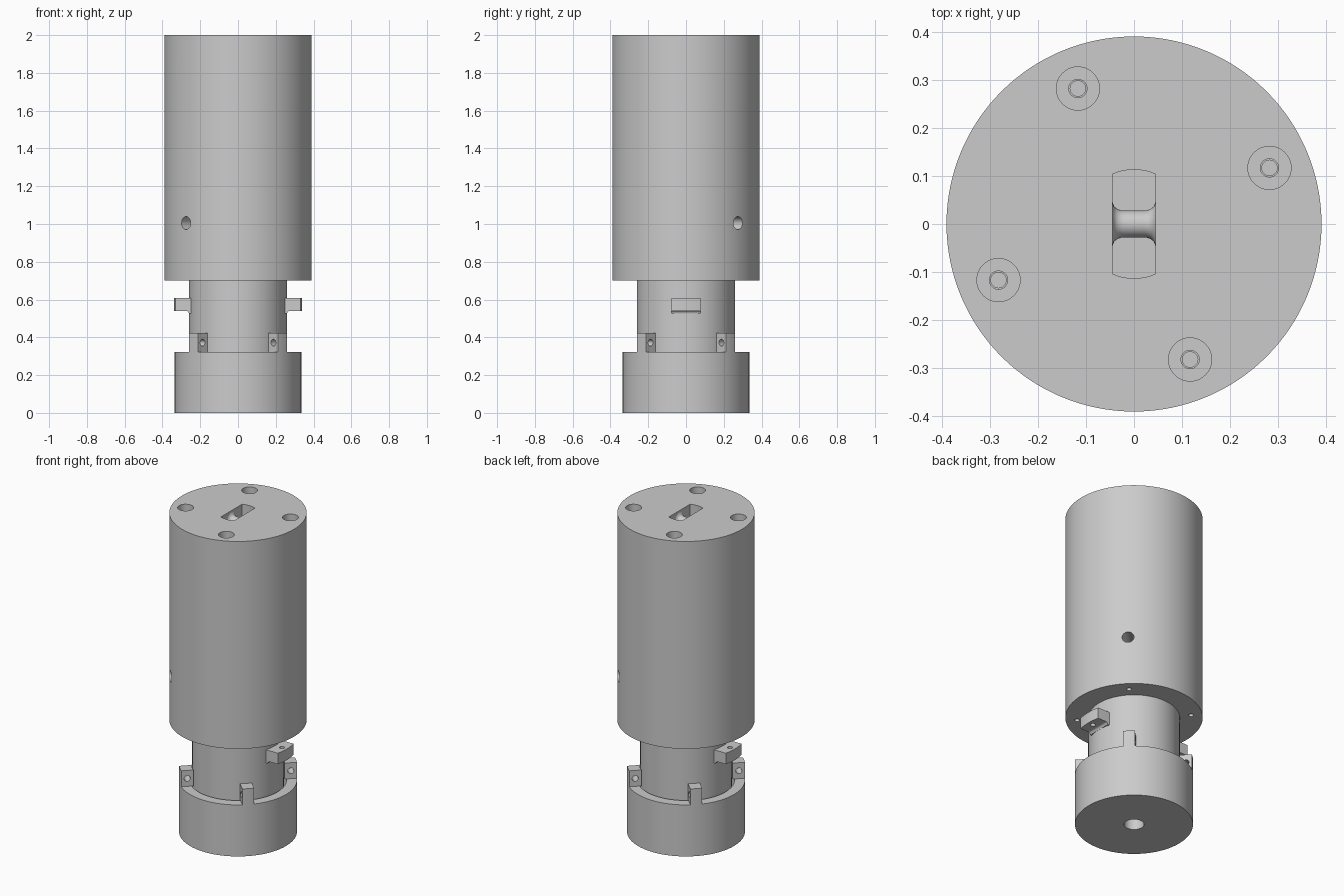
import bpy, bmesh, math
from mathutils import Matrix

cube = bpy.data.objects.get("Cube")
if cube:
    bpy.data.objects.remove(cube)

grey = bpy.data.materials.new("machined_grey")
grey.use_nodes = True
colour = (0.6, 0.6, 0.6, 1)
grey.diffuse_color = colour
for node in grey.node_tree.nodes:
    if node.type == 'BSDF_PRINCIPLED':
        node.inputs["Base Color"].default_value = colour


def finish(name, bm):
    bmesh.ops.recalc_face_normals(bm, faces=bm.faces)
    mesh = bpy.data.meshes.new(name)
    bm.to_mesh(mesh)
    bm.free()
    obj = bpy.data.objects.new(name, mesh)
    mesh.materials.append(grey)
    bpy.context.collection.objects.link(obj)
    return obj


def turn(angle):
    return Matrix.Rotation(math.radians(angle), 4, 'Z')


def cylinder(name, r, z0, z1, x=0, angle=0, sides=32):
    """Upright cylinder, moved out by x and turned round the main axis."""
    bm = bmesh.new()
    bmesh.ops.create_cone(bm, cap_ends=True, segments=sides, radius1=r, radius2=r, depth=z1 - z0,
                          matrix=turn(angle) @ Matrix.Translation((x, 0, (z0 + z1) / 2)))
    return finish(name, bm)


def cross_cylinder(name, r, x, z, length, axis, angle):
    """Horizontal cylinder whose middle lies at radius x."""
    bm = bmesh.new()
    tilt = Matrix.Rotation(math.pi / 2, 4, 'Y' if axis == 'radial' else 'X')
    bmesh.ops.create_cone(bm, cap_ends=True, segments=32, radius1=r, radius2=r, depth=length,
                          matrix=turn(angle) @ Matrix.Translation((x, 0, z)) @ tilt)
    return finish(name, bm)


def prism(name, points, z0, z1, matrix=Matrix()):
    bm = bmesh.new()
    face = bm.faces.new([bm.verts.new((x, y, z0)) for x, y in points])
    top = bmesh.ops.extrude_face_region(bm, geom=[face])["geom"]
    bmesh.ops.translate(bm, vec=(0, 0, z1 - z0),
                        verts=[v for v in top if isinstance(v, bmesh.types.BMVert)])
    bm.transform(matrix)
    return finish(name, bm)


def arc(r, half, steps=8):
    """Points on a circle of radius r from y = -half to y = half."""
    a = math.asin(half / r)
    angles = [a * (2 * i / steps - 1) for i in range(steps + 1)]
    return [(r * math.cos(t), r * math.sin(t)) for t in angles]


def cut(obj, cutters):
    bpy.context.view_layer.objects.active = obj
    for cutter in cutters:
        mod = obj.modifiers.new("cut", 'BOOLEAN')
        mod.operation, mod.solver, mod.object = 'DIFFERENCE', 'EXACT', cutter
        bpy.ops.object.modifier_apply(modifier=mod.name)
        bpy.data.objects.remove(cutter)


parts = []
quarters = [0, 90, 180, 270]

# Main body with screw wells, pin holes, side holes and a top slot
body = cylinder("main_body", 0.39, 0.70, 2.0, sides=128)
cutters = []
for q in quarters:
    cutters += [cylinder("well", 0.045, 1.95, 2.1, 0.305, q + 22.5),
                cylinder("screw_hole", 0.019, 1.88, 2.0, 0.305, q + 22.5),
                cylinder("screw_tip", 0.016, 1.80, 1.9, 0.305, q + 22.5),
                cylinder("pin_hole", 0.014, 0.6, 0.8, 0.325, q + 45)]
for angle in (45, 225):
    cutters.append(cross_cylinder("side_hole", 0.034, 0.39, 1.005, 0.24, 'radial', angle))
slot_end = arc(0.113, 0.045)
slot = slot_end + [(-x, -y) for x, y in slot_end]
cutters.append(prism("slot", slot, 1.86, 2.1, turn(90)))
cut(body, cutters)
parts.append(body)

# Flared anchor bar across the slot
bm = bmesh.new()
rows = []
for i in range(17):
    x = 0.047 * (i / 8 - 1)
    flare = max(0, abs(x) - 0.022) / 0.025
    r = 0.028 + 0.024 * (1 - math.sqrt(max(0, 1 - flare ** 2)))
    rows.append([bm.verts.new((x, r * math.cos(a), 1.94 + r * math.sin(a)))
                 for a in [math.tau * k / 32 for k in range(32)]])
for a, b in zip(rows, rows[1:]):
    for k in range(32):
        n = (k + 1) % 32
        bm.faces.new((a[k], a[n], b[n], b[k]))
bm.faces.new(rows[0])
bm.faces.new(rows[-1])
parts.append(finish("anchor_bar", bm))

# Neck and the cup it stands in
parts.append(cylinder("neck", 0.26, 0.18, 0.72, sides=96))
base = cylinder("base_cup", 0.335, 0, 0.323, sides=128)
cut(base, [cylinder("groove", 0.275, 0.2, 0.5, sides=96),
           cylinder("drain", 0.057, -0.1, 0.15)])
parts.append(base)

# Four drilled tabs on the cup rim
for i, q in enumerate(quarters):
    outline = arc(0.335, 0.034) + arc(0.265, 0.034)[::-1]
    tab = prism(f"rim_tab_{i + 1}", outline, 0.323, 0.423, turn(q + 45))
    cut(tab, [cross_cylinder("tab_hole", 0.018, 0.299, 0.372, 0.2, 'tangent', q + 45)])
    parts.append(tab)

# Two drilled locking lugs with a small fillet below
for side, angle in (("left", 0), ("right", 180)):
    outline = arc(0.34, 0.078) + [(0.24, 0.078), (0.24, -0.078)]
    lug = prism(f"{side}_lug", outline, 0.54, 0.609, turn(angle))
    cut(lug, [cylinder("lug_hole", 0.015, 0.5, 0.7, 0.305, angle)])
    parts.append(lug)
    curve = [(0.275 - 0.015 * math.sin(t), 0.525 + 0.015 * math.cos(t))
             for t in [math.pi / 8 * k for k in range(5)]]
    stand = turn(angle) @ Matrix.Rotation(math.pi / 2, 4, 'X')
    parts.append(prism(f"{side}_lug_fillet", curve + [(0.24, 0.525), (0.24, 0.54)],
                       -0.078, 0.078, stand))

# Smooth round walls, keep the rims sharp
bpy.ops.object.select_all(action='DESELECT')
for part in parts:
    part.select_set(True)
bpy.context.view_layer.objects.active = body
bpy.ops.object.shade_smooth_by_angle(angle=math.radians(30))
